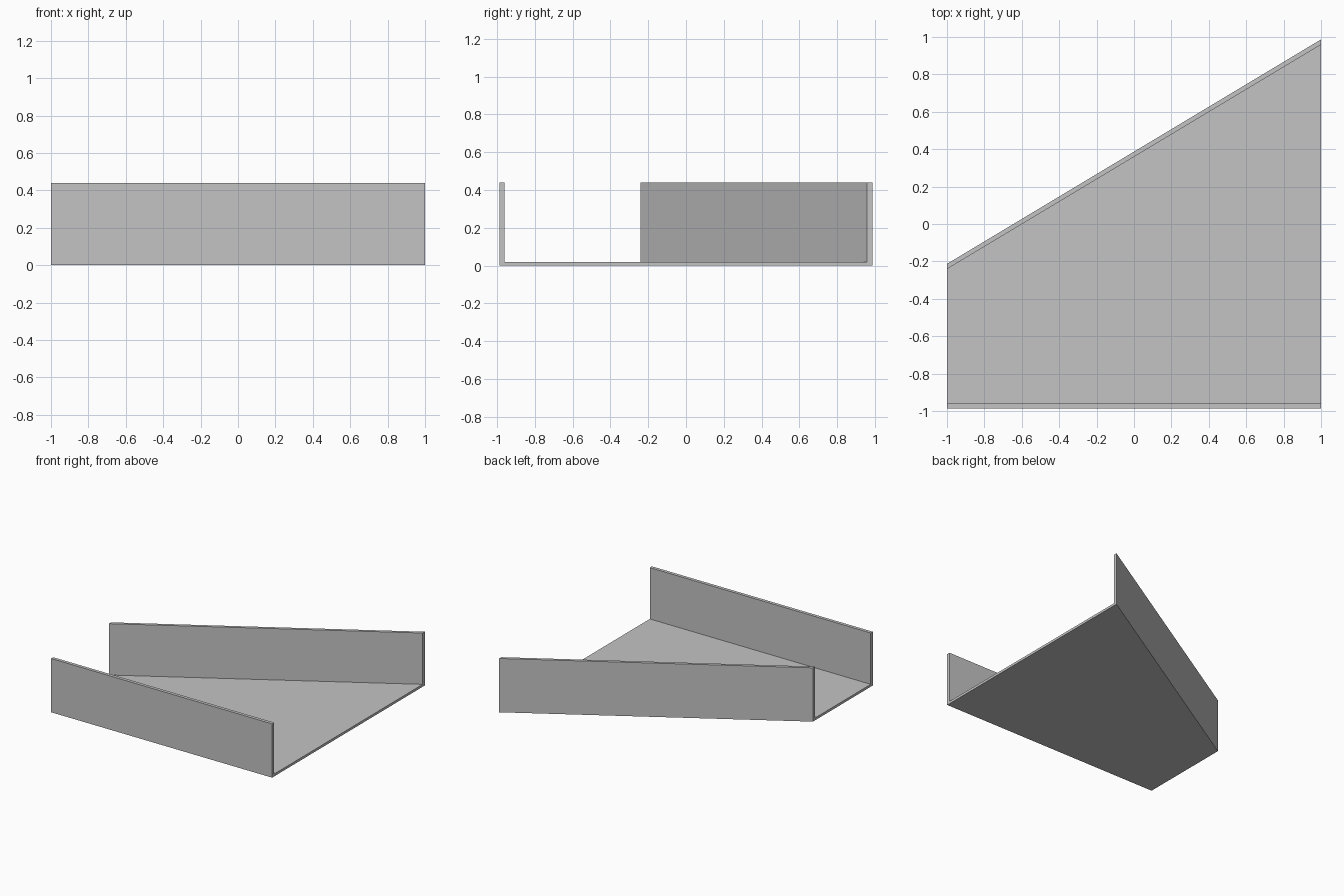
import bpy
import bmesh

cube = bpy.data.objects.get("Cube")
if cube:
    bpy.data.objects.remove(cube, do_unlink=True)

HALF_LENGTH = 1.0
HEIGHT = 0.44
FLOOR = 0.02
FRONT_Y = -0.987
FRONT_WALL = 0.027
BACK_WALL = 0.028   # thickness along y of the slanted wall

# Plain grey sheet material
grey = bpy.data.materials.new("plain_grey")
grey.use_nodes = True
colour = (0.55, 0.55, 0.55, 1.0)
grey.diffuse_color = colour
grey.node_tree.nodes["Principled BSDF"].inputs["Base Color"].default_value = colour


def u_section(bm, x, back_y):
    """Ring of vertices for the U-shaped cross-section at one end."""
    front_in = FRONT_Y + FRONT_WALL
    back_in = back_y - BACK_WALL
    profile = [
        (FRONT_Y, 0), (back_y, 0), (back_y, HEIGHT), (back_in, HEIGHT),
        (back_in, FLOOR), (front_in, FLOOR), (front_in, HEIGHT), (FRONT_Y, HEIGHT),
    ]
    return [bm.verts.new((x, y, z)) for y, z in profile]


# Tapered channel: floor, straight front wall and slanted back wall in one piece
bm = bmesh.new()
narrow = u_section(bm, -HALF_LENGTH, -0.213)
wide = u_section(bm, HALF_LENGTH, 0.987)
count = len(narrow)
for i in range(count):
    j = (i + 1) % count
    bm.faces.new((narrow[i], narrow[j], wide[j], wide[i]))

# Open ends: cap only the thickness of floor and walls
for ring in (narrow, wide):
    for quad in ((0, 1, 4, 5), (1, 2, 3, 4), (0, 5, 6, 7)):
        bm.faces.new([ring[k] for k in quad])
bmesh.ops.recalc_face_normals(bm, faces=bm.faces[:])

mesh = bpy.data.meshes.new("tapered_channel")
bm.to_mesh(mesh)
bm.free()
mesh.materials.append(grey)
channel = bpy.data.objects.new("tapered_channel", mesh)
bpy.context.collection.objects.link(channel)
